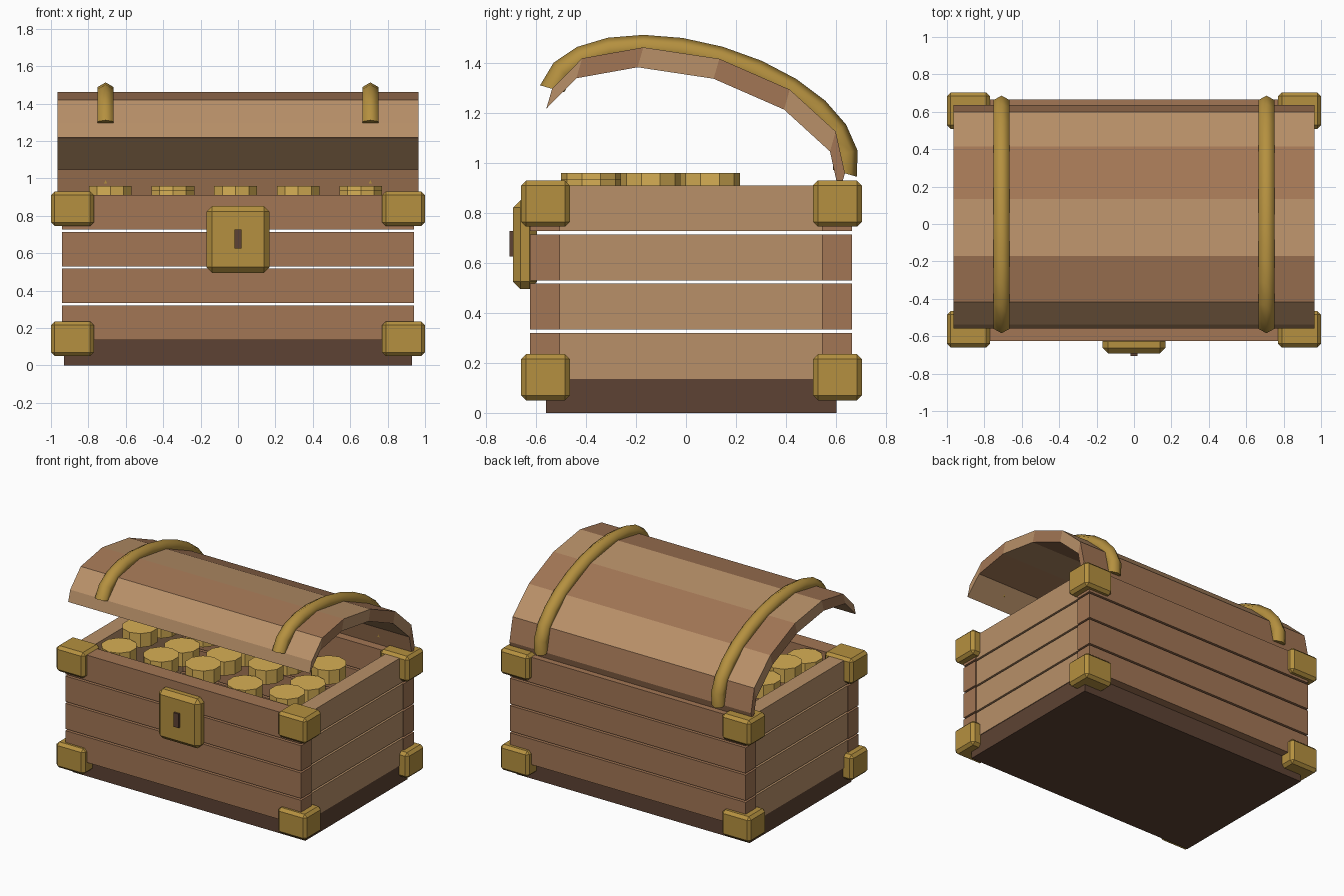
import bpy, bmesh
from math import sin, cos, pi, radians
from mathutils import Vector

if "Cube" in bpy.data.objects:
    bpy.data.objects.remove(bpy.data.objects["Cube"])


def mat(name, r, g, b):
    m = bpy.data.materials.new(name)
    m.diffuse_color = (r, g, b, 1)
    m.use_nodes = True
    m.node_tree.nodes["Principled BSDF"].inputs["Base Color"].default_value = m.diffuse_color
    return m


WOOD = mat("wood", 0.36, 0.18, 0.09)
LIGHT = mat("light_wood", 0.48, 0.28, 0.14)
DARK = mat("dark_wood", 0.11, 0.055, 0.033)
BRASS = mat("brass", 0.46, 0.28, 0.05)
GOLD = mat("gold", 0.68, 0.43, 0.09)


def finish(name, bm, material):
    bmesh.ops.recalc_face_normals(bm, faces=bm.faces)
    me = bpy.data.meshes.new(name)
    bm.to_mesh(me)
    bm.free()
    me.materials.append(material)
    ob = bpy.data.objects.new(name, me)
    bpy.context.collection.objects.link(ob)
    return ob


def box(name, x, y, z, material, bevel=0):
    """Box from (min, max) ranges, with an optional one-step bevel."""
    bm = bmesh.new()
    bmesh.ops.create_cube(bm, size=1)
    for v in bm.verts:
        v.co = [(a + b) / 2 + c * (b - a) for c, (a, b) in zip(v.co, (x, y, z))]
    if bevel:
        bmesh.ops.bevel(bm, geom=bm.edges[:], offset=bevel, segments=1,
                        affect='EDGES', profile=0.5)
    return finish(name, bm, material)


# Base and plank walls with open gaps
box("base", (-0.93, 0.93), (-0.56, 0.603), (0, 0.14), DARK)
for i in range(4):
    z = (0.136 + 0.197 * i, 0.32 + 0.197 * i)
    box("front_plank", (-0.942, 0.942), (-0.625, -0.505), z, WOOD)
    box("back_plank", (-0.942, 0.942), (0.545, 0.665), z, WOOD)
    for s in (-1, 1):
        box("side_plank", sorted((s * 0.82, s * 0.935)), (-0.505, 0.545), z, LIGHT)

# Corner brackets
for s in (-1, 1):
    for y in ((-0.66, -0.465), (0.508, 0.704)):
        for z in ((0.05, 0.235), (0.745, 0.93)):
            box("corner_bracket", sorted((s * 0.77, s)), y, z, BRASS, 0.02)

# Lock plate and keyhole
box("lock_plate", (-0.168, 0.168), (-0.692, -0.597), (0.495, 0.852), BRASS, 0.03)
box("keyhole", (-0.02, 0.02), (-0.706, -0.66), (0.625, 0.727), DARK)

# Coins in three rows with staggered heights
for j in range(3):
    for i in range(5):
        bm = bmesh.new()
        bmesh.ops.create_cone(bm, cap_ends=True, segments=10,
                              radius1=0.12, radius2=0.12, depth=0.1)
        top = 0.91 + 0.025 * ((i + 2 * j) % 3)
        bmesh.ops.translate(bm, verts=bm.verts,
                            vec=(-0.683 + 0.335 * i, -0.38 + 0.238 * j, top - 0.05))
        finish("coin", bm, GOLD)

# Open lid: half-ellipse profile tilted back
TILT = radians(16.1)
MID = Vector((0, 0.05, 1.128))
ALONG = Vector((0, cos(TILT), -sin(TILT)))
UP = Vector((0, sin(TILT), cos(TILT)))
A, B = 0.61, 0.301


def arc(t):
    return MID + ALONG * A * cos(t) + UP * B * sin(t)


for k in range(6):
    p, q = arc(k * pi / 6), arc((k + 1) * pi / 6)
    ring = (p, q, q - UP * 0.083, p - UP * 0.083)
    bm = bmesh.new()
    ends = [[bm.verts.new((x, c.y, c.z)) for c in ring] for x in (-0.965, 0.965)]
    for e in ends:
        bm.faces.new(e)
    for n in range(4):
        m = (n + 1) % 4
        bm.faces.new((ends[0][n], ends[0][m], ends[1][m], ends[1][n]))
    finish("lid_slat", bm, LIGHT if k % 2 else WOOD)

# Six-sided brass straps over the lid
for x in (-0.708, 0.708):
    bm = bmesh.new()
    rings = []
    for k in range(13):
        t = k * pi / 12
        out = (ALONG * cos(t) / A + UP * sin(t) / B).normalized()
        c = arc(t) + Vector((x, 0, 0))
        rings.append([bm.verts.new(c + 0.05 * (out * cos(n * pi / 3)
                      + Vector((sin(n * pi / 3), 0, 0)))) for n in range(6)])
    for r0, r1 in zip(rings, rings[1:]):
        for n in range(6):
            m = (n + 1) % 6
            bm.faces.new((r0[n], r0[m], r1[m], r1[n])).smooth = True
    bm.faces.new(rings[0])
    bm.faces.new(rings[-1])
    finish("lid_strap", bm, BRASS)
